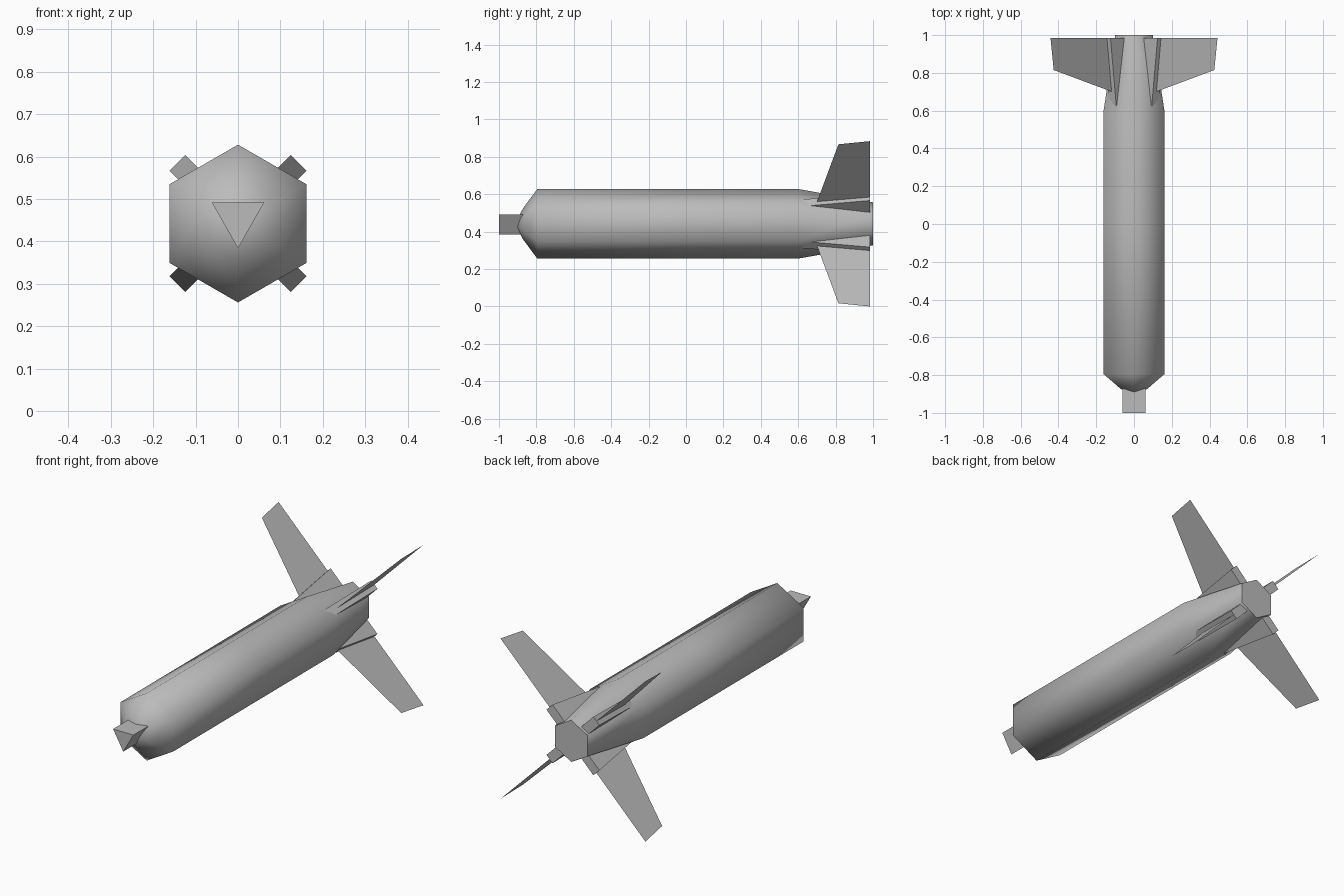
import bpy, bmesh, math
from mathutils import Vector

if "Cube" in bpy.data.objects:
    bpy.data.objects.remove(bpy.data.objects["Cube"], do_unlink=True)

AXIS_Z = 0.442  # height of the long axis

grey = bpy.data.materials.new("plain grey")
grey.use_nodes = True
grey.diffuse_color = (0.5, 0.5, 0.5, 1)
grey.node_tree.nodes["Principled BSDF"].inputs["Base Color"].default_value = (0.5, 0.5, 0.5, 1)


def finish(name, bm):
    bmesh.ops.recalc_face_normals(bm, faces=bm.faces)
    mesh = bpy.data.meshes.new(name)
    bm.to_mesh(mesh)
    bm.free()
    mesh.materials.append(grey)
    obj = bpy.data.objects.new(name, mesh)
    obj.location.z = AXIS_Z
    bpy.context.collection.objects.link(obj)
    return obj


def prism(name, outline, offset):
    """Extrude a flat outline along an offset vector."""
    bm = bmesh.new()
    face = bm.faces.new([bm.verts.new(p) for p in outline])
    if offset is not None:
        ext = bmesh.ops.extrude_face_region(bm, geom=[face], use_keep_orig=True)
        moved = [g for g in ext["geom"] if isinstance(g, bmesh.types.BMVert)]
        bmesh.ops.translate(bm, verts=moved, vec=offset)
    return finish(name, bm)


# Six-sided body lofted along y: (y, radius)
bm = bmesh.new()
rings = []
for y, r in [(-0.87, 0.085), (-0.795, 0.186), (0, 0.186), (0.6, 0.186), (1.0, 0.115)]:
    angles = [math.radians(90 + 60 * i) for i in range(6)]
    rings.append([bm.verts.new((r * math.cos(a), y, r * math.sin(a))) for a in angles])
tip = bm.verts.new((0, -0.917, 0))
for i in range(6):
    j = (i + 1) % 6
    bm.faces.new((tip, rings[0][i], rings[0][j]))
    for a, b in zip(rings, rings[1:]):
        bm.faces.new((a[i], b[i], b[j], a[j]))
for f in bm.faces:
    f.smooth = True
bm.faces.new(rings[-1])  # flat tail cap
finish("body", bm)

# Triangular nose fuze
prism("nose_fuze", [(-0.062, -1, 0.05), (0.062, -1, 0.05), (0, -1, -0.058)], Vector((0, 0.13, 0)))

# Four diagonal tail fins with thick roots; outlines are (distance along x and z, y)
FIN = [(0.05, 0.675), (0.425, 0.815), (0.442, 0.985), (0.05, 0.985)]
ROOT = [(0.05, 0.6), (0.11, 0.6), (0.143, 0.985), (0.05, 0.985)]
for sx, side in ((1, "left"), (-1, "right")):
    for sz, level in ((1, "upper"), (-1, "lower")):
        prism(f"{level}_{side}_fin", [(sx * d, y, sz * d) for d, y in FIN], None)
        half = Vector((sx, 0, -sz)).normalized() * 0.026
        prism(f"{level}_{side}_fin_root",
              [Vector((sx * d, y, sz * d)) - half for d, y in ROOT], half * 2)
